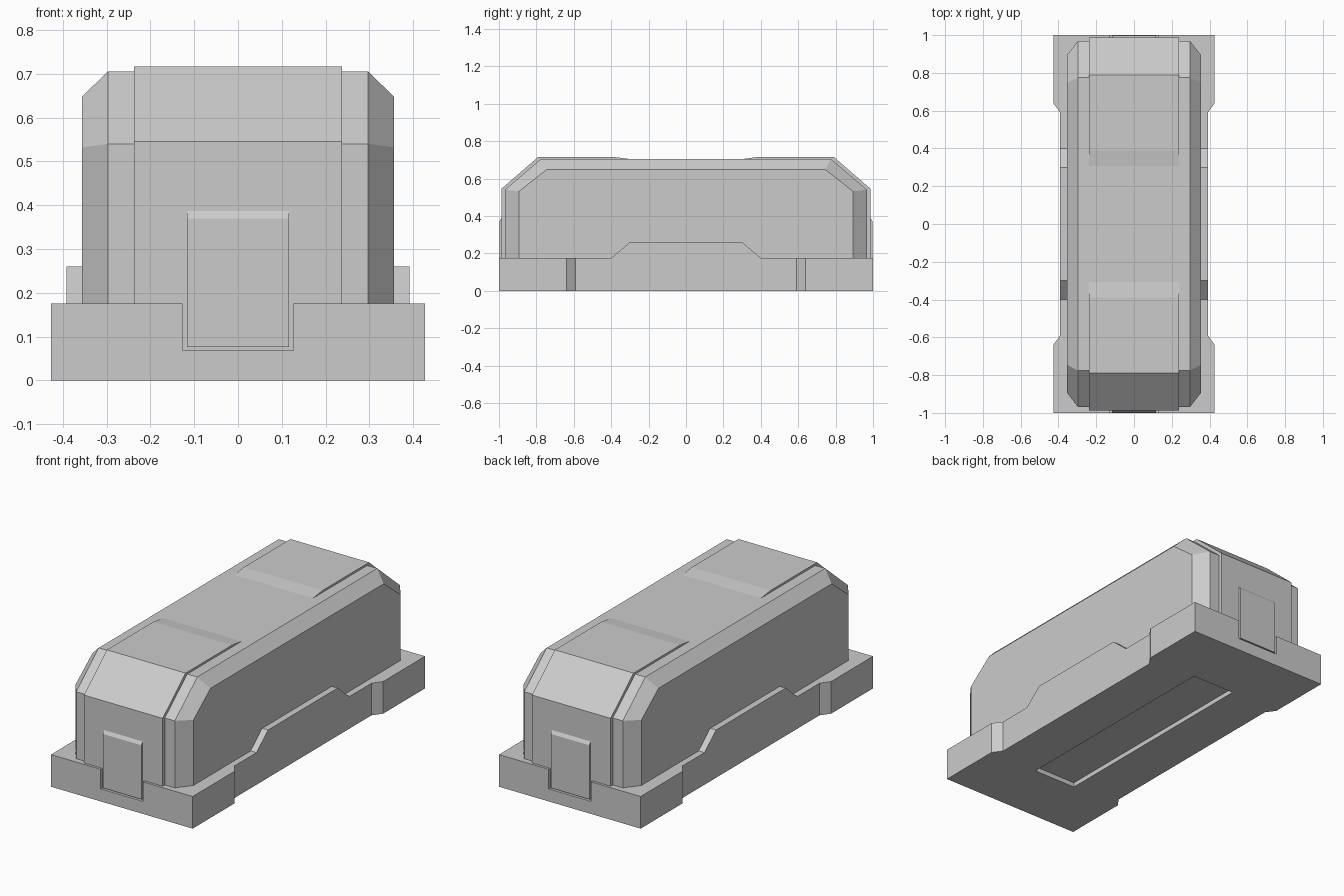
import bpy, bmesh

if "Cube" in bpy.data.objects:
    bpy.data.objects.remove(bpy.data.objects["Cube"])


def loft(name, loops):
    """Skin a row of matching closed loops and cap both ends."""
    bm = bmesh.new()
    rings = [[bm.verts.new(p) for p in loop] for loop in loops]
    n = len(rings[0])
    for a, b in zip(rings, rings[1:]):
        for i in range(n):
            j = (i + 1) % n
            bm.faces.new((a[i], a[j], b[j], b[i]))
    bm.faces.new(rings[0])
    bm.faces.new(rings[-1])
    bmesh.ops.recalc_face_normals(bm, faces=bm.faces[:])
    mesh = bpy.data.meshes.new(name)
    bm.to_mesh(mesh)
    bm.free()
    obj = bpy.data.objects.new(name, mesh)
    bpy.context.collection.objects.link(obj)
    return obj


def side_loop(x, half):
    """Loop at x from (y, z) points of the back half, mirrored to the front."""
    pts = half + [(-y, z) for y, z in reversed(half)]
    return [(x, y, z) for y, z in pts]


def box(name, x0, x1, y0, y1, z0, z1):
    rect = [(x0, y0), (x1, y0), (x1, y1), (x0, y1)]
    return loft(name, [[(x, y, z) for x, y in rect] for z in (z0, z1)])


# Base plate with a narrower waist
quarter = [(0.427, 1.0), (0.427, 0.64), (0.391, 0.59)]
right = quarter + [(x, -y) for x, y in reversed(quarter)]
outline = right + [(-x, y) for x, y in reversed(right)]
base = loft("base", [[(x, y, z) for x, y in outline] for z in (0, 0.175)])

# Clip notches at both ends and the recess underneath
cutters = [
    box("front_notch_cutter", -0.127, 0.127, -1.1, -0.985, 0.068, 0.3),
    box("back_notch_cutter", -0.127, 0.127, 0.985, 1.1, 0.068, 0.3),
    box("bottom_recess_cutter", -0.13, 0.13, -0.64, 0.64, -0.1, 0.025),
]
for cutter in cutters:
    cutter.hide_render = True
    cutter.hide_viewport = True
    mod = base.modifiers.new(cutter.name, 'BOOLEAN')
    mod.operation = 'DIFFERENCE'
    mod.solver = 'EXACT'
    mod.object = cutter

# Raised side rails
rail = [(0.4, 0.175), (0.3, 0.26)]
for side, s in (("left", -1), ("right", 1)):
    loft(side + "_rail", [side_loop(s * x, rail) for x in (0.35, 0.391)])

# Chamfered body
inner = [(0.968, 0.172), (0.968, 0.54), (0.775, 0.705)]
outer = [(0.892, 0.172), (0.892, 0.532), (0.745, 0.648)]
loft("body", [side_loop(-0.356, outer), side_loop(-0.297, inner),
              side_loop(0.297, inner), side_loop(0.356, outer)])

# Raised centre strip, dipping in the middle of the top
strip = [(0.987, 0.172), (0.987, 0.545), (0.79, 0.716), (0.39, 0.716),
         (0.3, 0.704)]
loft("centre_strip", [side_loop(x, strip) for x in (-0.237, 0.237)])

# End clips with a sloped top edge
clip = [(0.98, 0.076), (0.998, 0.076), (0.998, 0.37), (0.985, 0.39), (0.98, 0.39)]
for end, s in (("front", -1), ("back", 1)):
    loft(end + "_clip", [[(x, s * y, z) for y, z in clip] for x in (-0.116, 0.116)])
